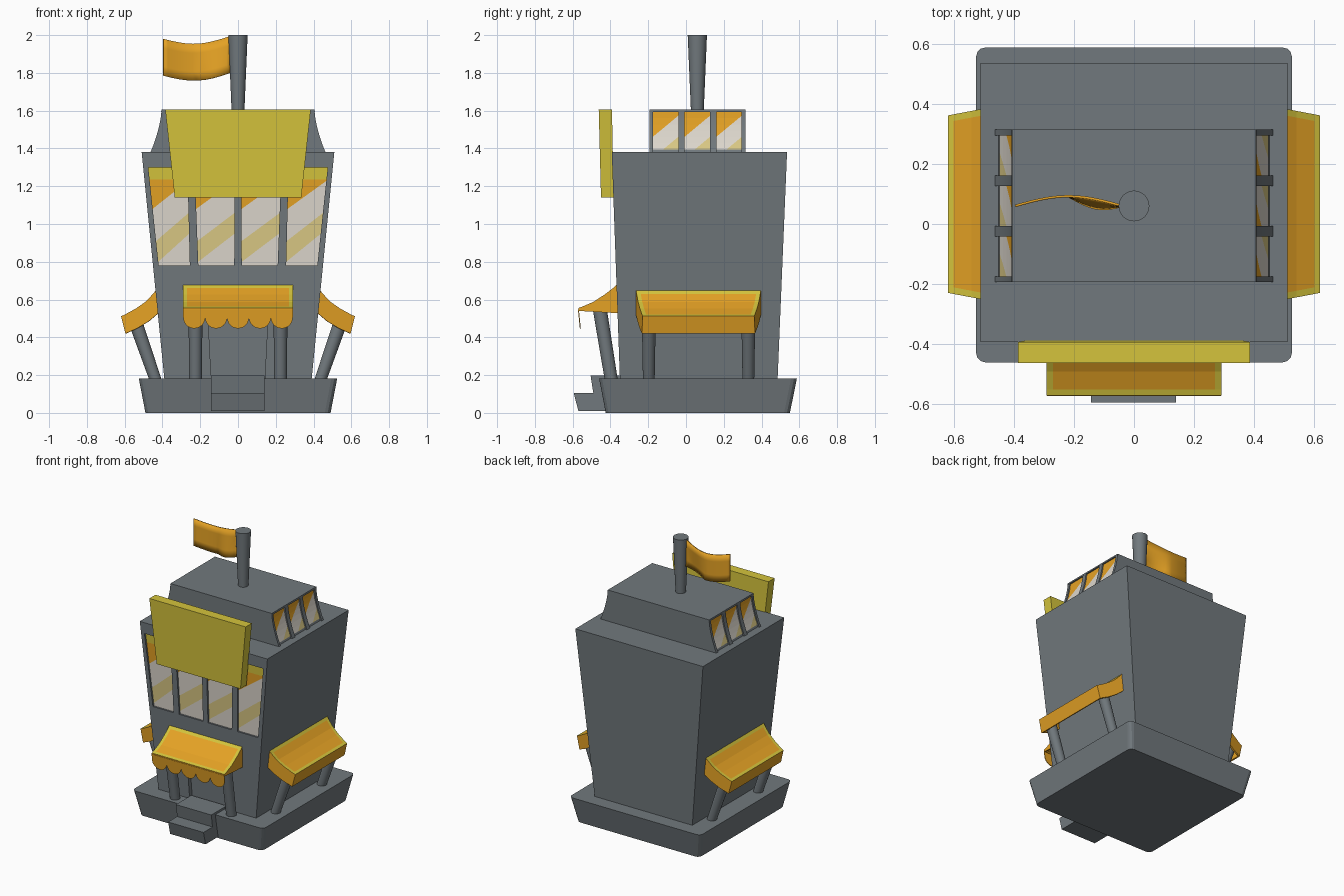
import bpy, bmesh, math
from mathutils import Vector

if "Cube" in bpy.data.objects:
    bpy.data.objects.remove(bpy.data.objects["Cube"])


def material(name, rgb):
    m = bpy.data.materials.new(name)
    m.diffuse_color = (*rgb, 1)
    m.use_nodes = True
    m.node_tree.nodes["Principled BSDF"].inputs["Base Color"].default_value = m.diffuse_color
    return m


GREY = material("slate grey", (0.165, 0.19, 0.205))
ORANGE = material("orange", (0.78, 0.36, 0.018))
YELLOW = material("yellow", (0.66, 0.55, 0.045))
WHITE = material("glass white", (0.72, 0.68, 0.61))
TAN = material("glass tan", (0.70, 0.58, 0.23))


def finish(name, bm, mats, recalc=True):
    if recalc:
        bmesh.ops.recalc_face_normals(bm, faces=bm.faces[:])
    me = bpy.data.meshes.new(name)
    bm.to_mesh(me)
    bm.free()
    for m in mats:
        me.materials.append(m)
    ob = bpy.data.objects.new(name, me)
    bpy.context.collection.objects.link(ob)
    return ob


def activate(ob):
    bpy.ops.object.select_all(action='DESELECT')
    ob.select_set(True)
    bpy.context.view_layer.objects.active = ob


def smooth(ob):
    activate(ob)
    bpy.ops.object.shade_smooth_by_angle(angle=math.radians(35))


def tapered_boxes(name, boxes, mat=GREY, corner=0):
    """Each box: (bottom, top), both given as (x0, x1, y0, y1, z)."""
    bm = bmesh.new()
    for box in boxes:
        lo, hi = [[bm.verts.new((x, y, r[4])) for x, y in
                   ((r[0], r[2]), (r[1], r[2]), (r[1], r[3]), (r[0], r[3]))] for r in box]
        bm.faces.new(lo[::-1])
        bm.faces.new(hi)
        for i in range(4):
            j = (i + 1) % 4
            bm.faces.new((lo[i], lo[j], hi[j], hi[i]))
    if corner:
        edges = [e for e in bm.edges if abs(e.verts[0].co.z - e.verts[1].co.z) > 0.01]
        bmesh.ops.bevel(bm, geom=edges, offset=corner, segments=3, affect='EDGES', profile=0.5)
    return finish(name, bm, [mat])


def post(name, a, b, r0, r1, sides=24):
    a, b = Vector(a), Vector(b)
    bm = bmesh.new()
    bmesh.ops.create_cone(bm, cap_ends=True, segments=sides, radius1=r0, radius2=r1,
                          depth=(b - a).length)
    ob = finish(name, bm, [GREY])
    ob.location = (a + b) / 2
    ob.rotation_euler = (b - a).to_track_quat('Z', 'Y').to_euler()
    smooth(ob)


def pane(name, w, h, slope, bands, place, strip=None, rows=1):
    """Glass sheet cut along diagonals; bands = [(upper limit, slot)]; place maps (u, v) to 3D."""
    bm = bmesh.new()
    bm.faces.new([bm.verts.new((u, v, 0)) for u, v in ((0, 0), (w, 0), (w, h), (0, h))])
    cuts = [((0, t, 0), (-slope, 1, 0)) for t, _ in bands[:-1]]
    cuts += [((0, h * i / rows, 0), (0, 1, 0)) for i in range(1, rows)]
    if strip:
        cuts.append(((0, strip, 0), (0, 1, 0)))
    for co, no in cuts:
        bmesh.ops.bisect_plane(bm, geom=bm.verts[:] + bm.edges[:] + bm.faces[:],
                               plane_co=co, plane_no=no)
    for f in bm.faces:
        c = f.calc_center_median()
        f.material_index = next(s for t, s in bands if c.y - slope * c.x < t)
        if strip and c.y > strip:
            f.material_index = 3
    for v in bm.verts:
        v.co = place(v.co.x / w, v.co.y / h)
    finish(name, bm, [WHITE, TAN, ORANGE, YELLOW], recalc=False)


def awning(name, top, under, half, place, border=0.022):
    """Hollow canopy: top and under are (out, z) curves from wall to lip; half(out) = half width."""
    bm = bmesh.new()
    rows = []
    for d, z in top:
        w = half(d)
        rows.append([bm.verts.new(place(u, d, z)) for u in (-w, border - w, w - border, w)])
    for i in range(len(rows) - 1):
        for k in range(3):
            f = bm.faces.new((rows[i][k], rows[i][k + 1], rows[i + 1][k + 1], rows[i + 1][k]))
            f.material_index = 0 if k != 1 or i in (0, len(rows) - 2) else 1
    # end panels and lip
    low = [[bm.verts.new(place(s * half(d), d, z)) for d, z in under] for s in (-1, 1)]
    for side, k in zip(low, (0, 3)):
        bm.faces.new([r[k] for r in rows] + side[::-1]).material_index = 1
    bm.faces.new(rows[-1] + [low[1][-1], low[0][-1]]).material_index = 1
    ob = finish(name, bm, [YELLOW, ORANGE])
    sol = ob.modifiers.new("shell", 'SOLIDIFY')
    sol.thickness, sol.offset, sol.material_offset = 0.012, -1, 1


# base and steps
tapered_boxes("base", [((-.49, .49, -.425, .55, 0), (-.525, .525, -.46, .587, .182))], corner=.03)
tapered_boxes("lower_step", [((-.143, .14, -.57, -.40, .01), (-.143, .14, -.594, -.40, .105))])
tapered_boxes("upper_step", [((-.143, .14, -.49, -.33, .1), (-.143, .14, -.505, -.33, .197))])

# main building with window and door recesses
body = tapered_boxes("building", [((-.39, .39, -.35, .485, .18), (-.51, .51, -.393, .535, 1.38))])


def wall_y(z):
    return -.35 - .036 * (z - .18)


Z0, Z1 = .78, 1.30
spans = [(-.42, -.255, -.475, -.268), (-.21, -.02, -.23, -.018),
         (.02, .21, .018, .23), (.255, .42, .268, .475)]
cuts = []
for a, b, c, d in spans:
    cuts.append(((a, b, wall_y(Z0) - .05, wall_y(Z0) + .015, Z0),
                 (c, d, wall_y(Z1) - .05, wall_y(Z1) + .015, Z1)))
cuts.append(((-.14, .14, -.42, wall_y(.15) + .03, .15), (-.158, .158, -.42, wall_y(.5) + .03, .5)))
cutter = tapered_boxes("cutter", cuts)
cutter.hide_render = True
mod = body.modifiers.new("recess", 'BOOLEAN')
mod.object, mod.operation, mod.solver = cutter, 'DIFFERENCE', 'EXACT'
activate(body)
bpy.ops.object.modifier_apply(modifier="recess")
bpy.data.objects.remove(cutter)

# front glass
for i, (a, b, c, d) in enumerate(spans):
    def on_front(u, v, a=a, b=b, c=c, d=d):
        z = Z0 + v * (Z1 - Z0)
        x = (a + (b - a) * u) * (1 - v) + (c + (d - c) * u) * v
        return (x, wall_y(z) + .013, z)
    pane(f"front_window_{i + 1}", .185, Z1 - Z0, .8,
         [(.02, 0), (.13, 1), (.30, 0), (9, 2)], on_front, strip=.455)

# roof cabin with concave ends: core, ribs between windows and a cap
R0, R1 = 1.38, 1.605


def roof_x(z):
    t = (R1 - z) / (R1 - R0)
    return .405 + .058 * t ** 1.6


def roof_prism(name, y0, y1, inset):
    bm = bmesh.new()
    zs = [R0 + (R1 - R0) * i / 8 for i in range(9)]
    prof = [(roof_x(z) - inset, z) for z in zs]
    prof += [(-x, z) for x, z in reversed(prof)]
    f = bm.faces.new([bm.verts.new((x, y0, z)) for x, z in prof])
    ext = bmesh.ops.extrude_face_region(bm, geom=[f])
    bmesh.ops.translate(bm, verts=[v for v in ext['geom'] if isinstance(v, bmesh.types.BMVert)],
                        vec=(0, y1 - y0, 0))
    smooth(finish(name, bm, [GREY]))


roof_prism("roof_core", -.19, .31, .012)
for i, (y0, y1) in enumerate([(-.193, -.175), (-.041, -.007), (.127, .161), (.295, .315)]):
    roof_prism(f"roof_rib_{i + 1}", y0, y1, 0)
tapered_boxes("roof_cap", [((-.407, .407, -.193, .315, 1.593), (-.405, .405, -.193, .315, 1.605))])

# roof glass on both ends
for side, s in (("right", 1), ("left", -1)):
    for i, yc in enumerate((-.108, .06, .228)):
        def on_roof(u, v, s=s, yc=yc):
            z = 1.395 + v * .198
            return (s * (roof_x(z) - .009), yc + s * (u - .5) * .134, z)
        pane(f"roof_window_{side}_{i + 1}", .134, .198, .83,
             [(-.045, 1), (.067, 0), (9, 2)], on_roof, rows=6)

# plain sign board
tapered_boxes("sign_board", [((-.335, .335, -.45, -.383, 1.14), (-.385, .385, -.462, -.392, 1.605))],
              YELLOW)

# flag pole and waving flag
post("flag_pole", (0, .06, 1.6), (0, .06, 2.0), .034, .051, 32)
bm = bmesh.new()
N, M = 16, 4
grid = []
for i in range(N + 1):
    u = i / N
    for j in range(M + 1):
        v = j / M
        z = 1.80 + .195 * v - .015 * u - .033 * math.sin(math.pi * u)
        y = .06 + .032 * math.sin(math.pi * u) - .03 * (1 - v) * max(0, math.sin(2 * math.pi * u))
        grid.append(bm.verts.new((-.04 - .355 * u, y, z)))
for i in range(N):
    for j in range(M):
        k = i * (M + 1) + j
        bm.faces.new((grid[k], grid[k + 1], grid[k + M + 2], grid[k + M + 1]))
flag = finish("flag", bm, [ORANGE])
sol = flag.modifiers.new("cloth", 'SOLIDIFY')
sol.thickness, sol.offset = .008, 0
smooth(flag)

# front awning with scalloped valance
awning("front_awning", [(.36, .685), (.385, .662), (.43, .627), (.49, .588), (.55, .562), (.57, .555)],
       [(.36, .528), (.57, .54)], lambda d: .291, lambda u, d, z: (u, -d, z))
bm = bmesh.new()
for i in range(5):
    cx, r = -.232 + .116 * i, .058
    pts = [(cx - r, .548)] + [(cx - r * math.cos(math.pi * k / 12), .505 - r * math.sin(math.pi * k / 12))
                              for k in range(13)] + [(cx + r, .548)]
    bm.faces.new([bm.verts.new((x, -.572 + .1 * (.548 - z), z)) for x, z in pts])
valance = finish("scalloped_valance", bm, [ORANGE])
valance.modifiers.new("cloth", 'SOLIDIFY').thickness = .005

# side awnings and all posts
for side, s in (("right", 1), ("left", -1)):
    awning(f"{side}_awning",
           [(.434, .65), (.45, .63), (.49, .588), (.54, .553), (.60, .52), (.619, .512)],
           [(.42, .53), (.47, .487), (.53, .45), (.596, .42)],
           lambda d: .331 - .19 * (d - .43), lambda u, d, z, s=s: (s * d, .066 + u, z))
    for end, y in (("front", -.197), ("back", .33)):
        post(f"{side}_awning_{end}_post", (s * .435, y, .17), (s * .553, y, .51), .031, .037)
    post(f"front_awning_{side}_post", (s * .225, -.395, .17), (s * .225, -.458, .56), .034, .037)
